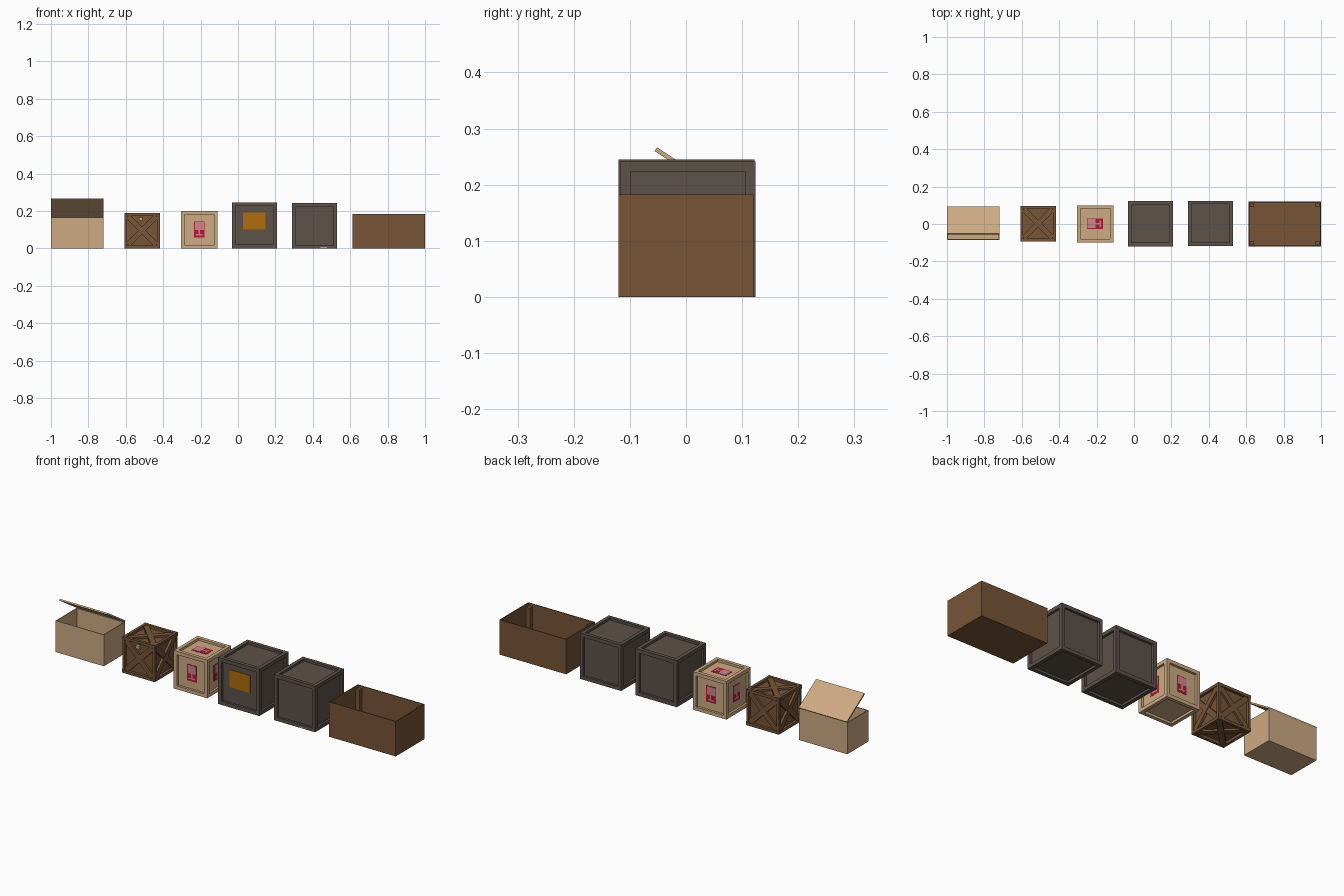
import bpy, bmesh, math
from mathutils import Matrix, Vector

if "Cube" in bpy.data.objects:
    bpy.data.objects.remove(bpy.data.objects["Cube"])


def mat(name, r, g, b):
    m = bpy.data.materials.new(name)
    m.diffuse_color = (r, g, b, 1)
    m.use_nodes = True
    m.node_tree.nodes["Principled BSDF"].inputs["Base Color"].default_value = m.diffuse_color
    return m


TAN = mat("light wood", 0.61, 0.40, 0.225)
BROWN = mat("brown wood", 0.185, 0.09, 0.039)
GREY = mat("dark grey wood", 0.108, 0.084, 0.067)
ORANGE = mat("orange label", 0.43, 0.155, 0.004)
RED = mat("red mark", 0.50, 0.008, 0.035)
PINK = mat("pink mark", 0.62, 0.24, 0.27)


def finish(bm, name, material, matrix=None):
    if matrix is not None:
        bm.transform(matrix)
    me = bpy.data.meshes.new(name)
    bm.to_mesh(me)
    bm.free()
    me.materials.append(material)
    ob = bpy.data.objects.new(name, me)
    bpy.context.collection.objects.link(ob)
    return ob


def cube_bm(lo, hi):
    bm = bmesh.new()
    bmesh.ops.create_cube(bm, size=1)
    lo, hi = Vector(lo), Vector(hi)
    for v in bm.verts:
        v.co = Vector([lo[i] + (v.co[i] + 0.5) * (hi[i] - lo[i]) for i in range(3)])
    bm.normal_update()
    return bm


def box(name, lo, hi, material, matrix=None):
    return finish(cube_bm(lo, hi), name, material, matrix)


def crate(name, lo, hi, material, rim, depth):
    # solid cube with a recessed panel on every side
    bm = cube_bm(lo, hi)
    faces = list(bm.faces)
    bmesh.ops.inset_individual(bm, faces=faces, thickness=rim, depth=0)
    bmesh.ops.inset_individual(bm, faces=faces, thickness=0, depth=-depth)
    return finish(bm, name, material)


def open_box(name, lo, hi, material, wall):
    # hollow box, open at the top
    bm = cube_bm(lo, hi)
    top = [f for f in bm.faces if f.normal.z > 0.9]
    bmesh.ops.inset_individual(bm, faces=top, thickness=wall, depth=0)
    bmesh.ops.inset_individual(bm, faces=top, thickness=0, depth=-(hi[2] - lo[2] - wall))
    return finish(bm, name, material)


SIDES = {"front": ((0, -1, 0), (0, 0, 1)), "back": ((0, 1, 0), (0, 0, 1)),
         "left": ((-1, 0, 0), (0, 0, 1)), "right": ((1, 0, 0), (0, 0, 1)),
         "top": ((0, 0, 1), (-1, 0, 0)), "bottom": ((0, 0, -1), (1, 0, 0))}


def side_matrix(side, lo, hi):
    # local frame on a side: x across, y up, z outwards
    n, up = (Vector(v) for v in SIDES[side])
    lo, hi = Vector(lo), Vector(hi)
    across = up.cross(n)
    size = hi - lo
    c = (lo + hi) / 2 + Vector([n[i] * size[i] / 2 for i in range(3)])
    m = Matrix((across, up, n)).transposed().to_4x4()
    m.translation = c
    return m


# light box with half-open lid
open_box("lidded_box", (-1, -0.085, 0), (-0.72, 0.09, 0.165), TAN, 0.006)
hinge = Matrix.Translation((0, 0.09, 0.165)) @ Matrix.Rotation(math.radians(-33), 4, 'X')
box("hinged_lid", (-1, -0.174, 0), (-0.72, 0, 0.008), TAN, hinge)

# brown crate with cross braces and dark corners
lo, hi = (-0.607, -0.093, 0), (-0.418, 0.097, 0.19)
crate("braced_crate", lo, hi, BROWN, 0.02, 0.014)
for side in SIDES:
    m = side_matrix(side, lo, hi)
    for k, top in ((1, -0.002), (-1, -0.004)):
        r = Matrix.Rotation(math.radians(45 * k), 4, 'Z')
        box(f"{side}_brace", (-0.108, -0.014, -0.016), (0.108, 0.014, top), BROWN, m @ r)
    if side == "bottom":
        continue
    for sx in (-1, 1):
        for sy in (-1, 1):
            bm = bmesh.new()
            a, t = 0.0945, 0.02
            pts = [(a, a), (a - t, a), (a, a - t)]
            f = bm.faces.new([bm.verts.new((x * sx, y * sy, 0.0008)) for x, y in pts])
            f.normal_update()
            if f.normal.z < 0:
                f.normal_flip()
            finish(bm, f"{side}_dark_corner", GREY, m)
box("paper_scrap", (-0.53, -0.0945, 0.148), (-0.51, -0.08, 0.165), TAN)

# light crate with red warning marks
lo, hi = (-0.305, -0.098, 0), (-0.11, 0.1, 0.2)
crate("marked_crate", lo, hi, TAN, 0.026, 0.012)
for side in ("front", "back", "left", "right", "top"):
    m = side_matrix(side, lo, hi)
    box(f"{side}_red_mark", (-0.029, -0.042, -0.0125), (0.029, 0.044, -0.011), RED, m)
    box(f"{side}_pink_bowl", (-0.022, -0.002, -0.0125), (0.026, 0.04, -0.010), PINK, m)
    box(f"{side}_pink_stem", (-0.005, -0.024, -0.0125), (0.005, 0.0, -0.010), PINK, m)
    box(f"{side}_pink_foot", (-0.018, -0.032, -0.0125), (0.018, -0.024, -0.010), PINK, m)

# dark crate with orange label
lo, hi = (-0.032, -0.12, 0), (0.208, 0.122, 0.245)
crate("labelled_crate", lo, hi, GREY, 0.028, 0.012)
box("orange_label", (0.028, -0.1105, 0.1), (0.148, -0.105, 0.192), ORANGE)

# plain dark crate
lo, hi = (0.29, -0.117, 0), (0.53, 0.124, 0.241)
crate("plain_crate", lo, hi, GREY, 0.026, 0.012)
box("pale_chip", (0.44, -0.1178, 0.001), (0.475, -0.11, 0.008), TAN)

# open brown box with inner corner posts
lo, hi = (0.612, -0.12, 0), (1, 0.12, 0.183)
open_box("open_box", lo, hi, BROWN, 0.007)
for x in (0.619, 0.993 - 0.022):
    for y in (-0.113, 0.113 - 0.022):
        box("corner_post", (x, y, 0.005), (x + 0.022, y + 0.022, 0.17), BROWN)
